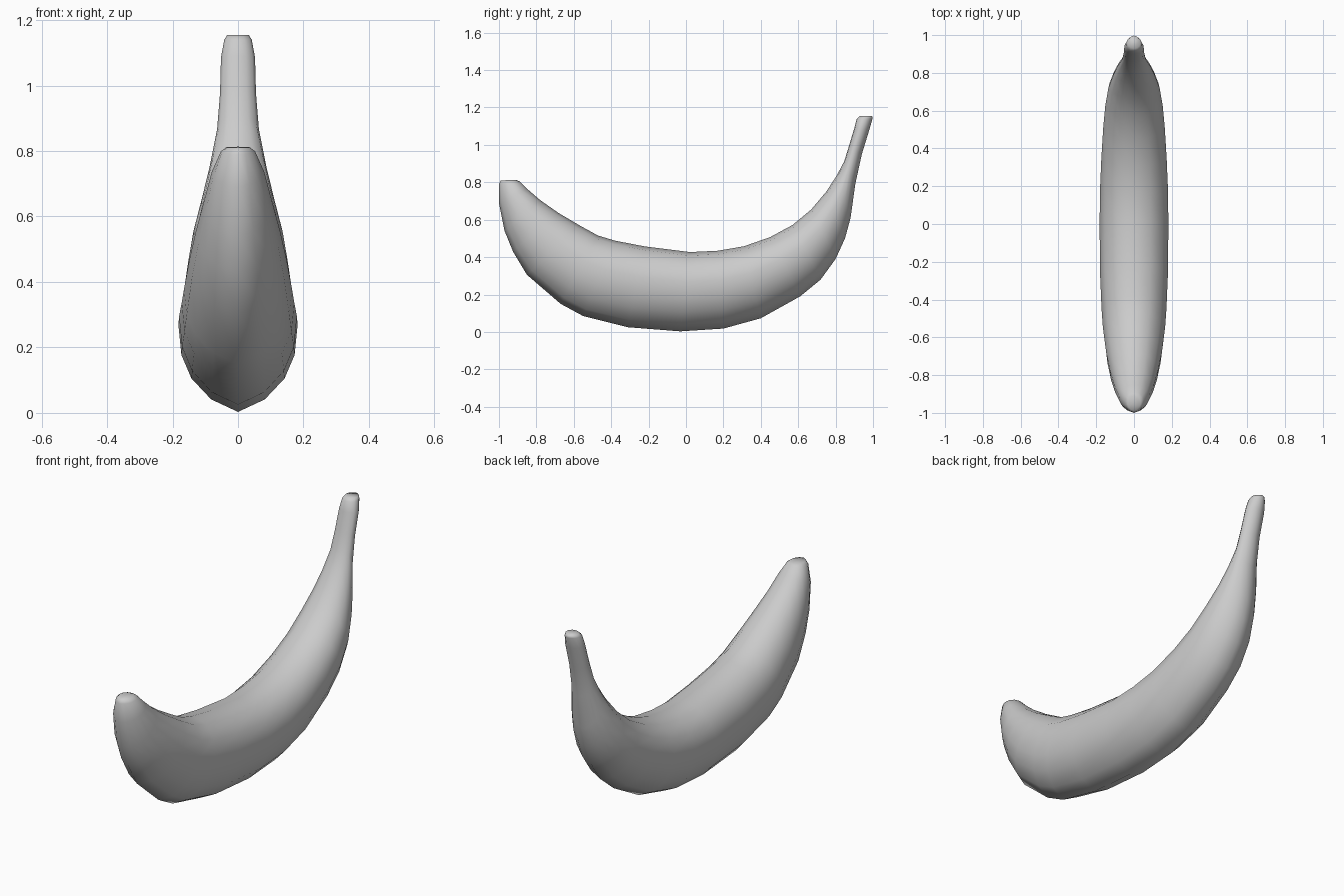
import bpy, bmesh
from mathutils import Vector

# Half cross-section: (sideways, outer -1 .. inner +1), with a slight keel underneath
HALF = [(0, -1), (.45, -.82), (.78, -.52), (.95, -.18), (1, .25),
        (.85, .63), (.48, .91), (0, 1)]
PROFILE = HALF + [(-x, t) for x, t in HALF[-2:0:-1]]

# Stations along the fruit: outer curve y, z, inner curve y, z, half width
STATIONS = [
    (-.99, .81, -.91, .813, .035),
    (-1.0, .79, -.89, .805, .052),
    (-1.0, .69, -.85, .765, .080),
    (-.97, .54, -.78, .705, .105),
    (-.925, .43, -.68, .635, .128),
    (-.85, .305, -.57, .57, .148),
    (-.67, .15, -.47, .515, .165),
    (-.55, .085, -.38, .488, .172),
    (-.31, .025, -.22, .457, .180),
    (-.03, .003, .02, .427, .182),
    (.20, .018, .17, .434, .180),
    (.40, .073, .31, .458, .173),
    (.61, .19, .45, .507, .163),
    (.72, .28, .57, .572, .152),
    (.80, .39, .67, .655, .136),
    (.85, .50, .75, .75, .110),
    (.88, .61, .805, .835, .087),
    (.905, .79, .845, .91, .064),
    (.94, .95, .87, .99, .055),
    (.98, 1.08, .90, 1.09, .052),
    (.997, 1.14, .913, 1.14, .042),
    (.998, 1.153, .93, 1.155, .033),
]

# Banana body: rings lofted together and capped at both tips
bm = bmesh.new()
rings = []
for oy, oz, iy, iz, w in STATIONS:
    outer, inner = Vector((0, oy, oz)), Vector((0, iy, iz))
    mid, half = (outer + inner) / 2, (inner - outer) / 2
    rings.append([bm.verts.new(mid + half * t + Vector((w * x, 0, 0)))
                  for x, t in PROFILE])
n = len(PROFILE)
for a, b in zip(rings, rings[1:]):
    for i in range(n):
        j = (i + 1) % n
        bm.faces.new((a[i], a[j], b[j], b[i]))
bm.faces.new(rings[0])
bm.faces.new(rings[-1])
bmesh.ops.recalc_face_normals(bm, faces=bm.faces)

mesh = bpy.data.meshes.new("banana")
bm.to_mesh(mesh)
bm.free()
banana = bpy.data.objects.new("banana", mesh)
bpy.context.collection.objects.link(banana)
for p in mesh.polygons:
    p.use_smooth = True
